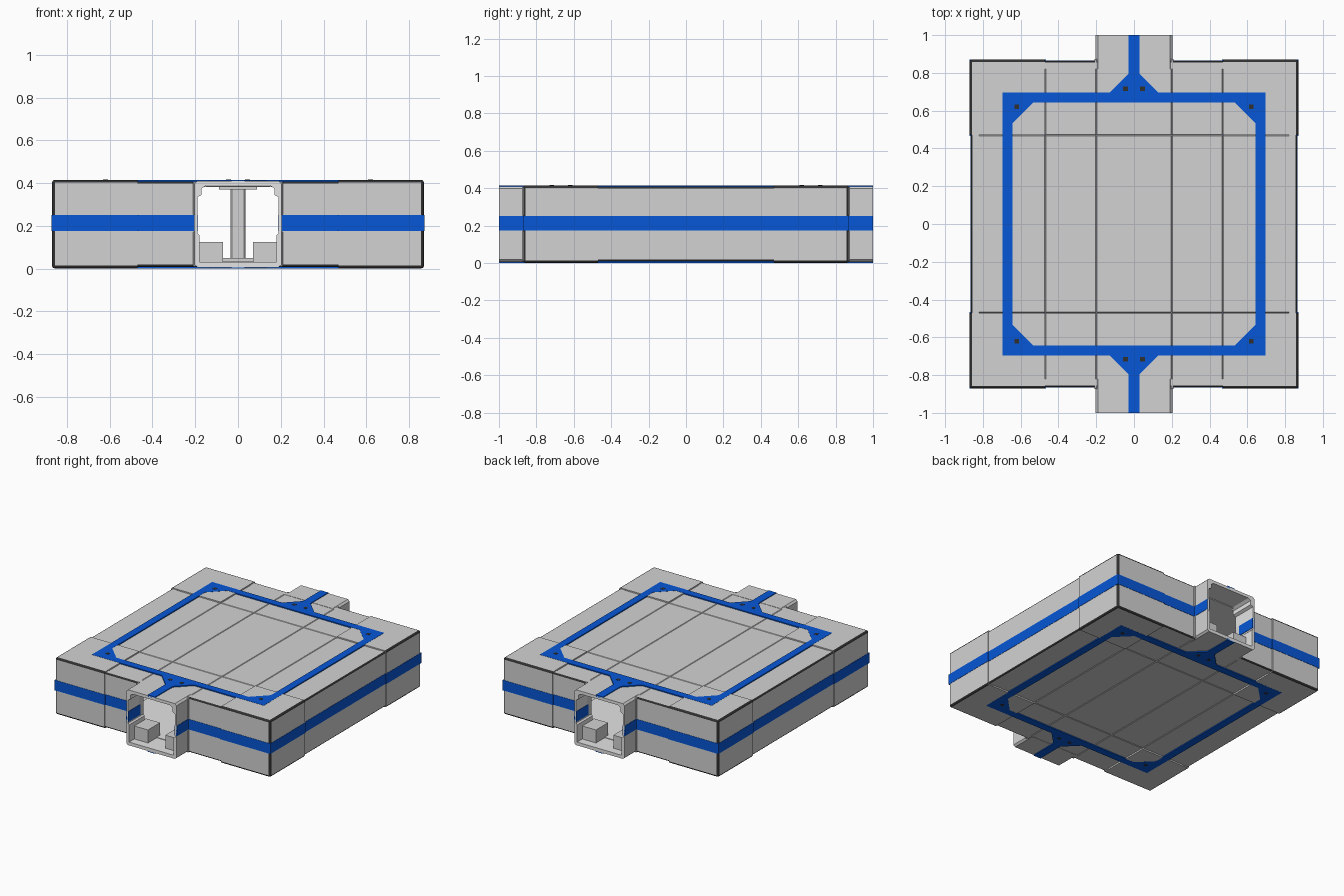
import bpy, bmesh, math

cube = bpy.data.objects.get("Cube")
if cube:
    bpy.data.objects.remove(cube, do_unlink=True)


def material(name, rgb):
    m = bpy.data.materials.new(name)
    m.use_nodes = True
    m.diffuse_color = (*rgb, 1)
    m.node_tree.nodes["Principled BSDF"].inputs["Base Color"].default_value = (*rgb, 1)
    return m


GREY = material("panel grey", (0.65, 0.65, 0.65))
LIGHT = material("interior light grey", (0.78, 0.78, 0.78))
BLUE = material("trim blue", (0.002, 0.095, 0.68))
DARK = material("edge dark grey", (0.03, 0.03, 0.03))


def finish(name, bm, mats, bevel=0.0):
    bmesh.ops.recalc_face_normals(bm, faces=bm.faces)
    me = bpy.data.meshes.new(name)
    bm.to_mesh(me)
    bm.free()
    ob = bpy.data.objects.new(name, me)
    bpy.context.collection.objects.link(ob)
    for m in mats:
        me.materials.append(m)
    if bevel:
        mod = ob.modifiers.new("edge_bevel", "BEVEL")
        mod.width, mod.segments = bevel, 1
    return ob


def cuboid(xs, ys, zs):
    bm = bmesh.new()
    bmesh.ops.create_cube(bm, size=1)
    for v in bm.verts:
        for i, r in enumerate((xs, ys, zs)):
            v.co[i] = max(r) if v.co[i] > 0 else min(r)
    return bm


def box(name, xs, ys, zs, mat=GREY, bevel=0.0):
    return finish(name, cuboid(xs, ys, zs), [mat], bevel)


def edged_box(name, xs, ys, zs, limit, width):
    """Box whose edges on the outside of the body are rounded and dark."""
    bm = cuboid(xs, ys, zs)
    outer = [e for e in bm.edges
             if any(all(abs(v.co[i]) > limit for v in e.verts) for i in (0, 1))]
    # keep edges along the rim and the outermost corner, skip those at the seams
    rim = [e for e in outer if abs(e.verts[0].co.z - e.verts[1].co.z) < 0.01
           or all(abs(e.verts[0].co[i]) > limit for i in (0, 1))]
    bmesh.ops.bevel(bm, geom=rim, offset=width, segments=3, profile=0.5,
                    affect="EDGES", material=1)
    return finish(name, bm, [GREY, DARK])


def extrude(name, points, vec, mats, rule=None):
    bm = bmesh.new()
    f = bm.faces.new([bm.verts.new(p) for p in points])
    new = bmesh.ops.extrude_face_region(bm, geom=[f])["geom"]
    bmesh.ops.translate(bm, vec=vec, verts=[g for g in new if isinstance(g, bmesh.types.BMVert)])
    bmesh.ops.recalc_face_normals(bm, faces=bm.faces)
    if rule:
        for face in bm.faces:
            face.material_index = rule(face)
    return finish(name, bm, mats)


SIGNS = [(sx, sy) for sx in (1, -1) for sy in (1, -1)]
E, C, T = 0.864, 0.47, 0.2           # panel edge, corner block start, tunnel half width
Z0, Z1 = 0.008, 0.408                # panel bottom and top
B0, B1 = 0.175, 0.25                 # side band heights

# Roof and floor panels with seams between them
xb = (-0.85, -C, -T, T, C, 0.85)
yb = (-0.85, -C, C, 0.85)
for i in range(5):
    for j in range(3):
        if i in (0, 4) and j in (0, 2):
            continue
        for part, z in (("roof_panel", (Z1 - 0.02, Z1)), ("floor_panel", (Z0, Z0 + 0.02))):
            box(part, xb[i:i + 2], yb[j:j + 2], z, bevel=0.004)

# Light lining inside the room
box("room_floor", (-C, C), (-0.84, 0.84), (0.028, 0.034), LIGHT)
box("room_ceiling", (-C, C), (-0.84, 0.84), (0.382, 0.387), LIGHT)

for s in (1, -1):
    # Side walls with their blue band
    edged_box("side_wall", (s * 0.82, s * E), (-C, C), (Z0, Z1), 0.85, 0.01)
    box("side_wall_lining", (s * 0.812, s * 0.82), (-C, C), (0.03, 0.385), LIGHT)
    box("side_band", (s * 0.85, s * (E + 0.002)), (-C, C), (B0, B1), BLUE)

for sx, sy in SIGNS:
    # Raised corner blocks with dark outer edges
    edged_box("corner_block", (sx * C, sx * 0.87), (sy * C, sy * 0.87), (0.001, 0.4145), 0.86, 0.013)
    # Blue band wrapped round the corner
    box("corner_band", (sx * (C - 0.004), sx * 0.872), (sy * (C - 0.004), sy * 0.872), (B0, B1), BLUE)
    # End walls beside the tunnels
    edged_box("end_wall", (sx * 0.19, sx * C), (sy * 0.82, sy * E), (Z0, Z1), 0.85, 0.01)
    box("end_wall_lining", (sx * 0.2, sx * C), (sy * 0.812, sy * 0.82), (0.03, 0.385), LIGHT)
    box("end_band", (sx * T, sx * C), (sy * 0.85, sy * (E + 0.002)), (B0, B1), BLUE)

    # Half of the tunnel shell, with a stepped inner outline
    outline = [(0, 0.41), (0.19, 0.41), (0.203, 0.397), (0.203, 0.018), (0.19, 0.006), (0, 0.006),
               (0, 0.03), (0.18, 0.03), (0.18, 0.155), (0.19, 0.165), (0.19, 0.335),
               (0.17, 0.345), (0.17, 0.375), (0.15, 0.388), (0, 0.388)]

    def inner_or_mouth(face, sx=sx):
        c, n = face.calc_center_median(), face.normal
        inward = n.x * sx < -0.1 or (n.z < -0.1 and c.z > 0.2) or (n.z > 0.1 and c.z < 0.2)
        return 1 if inward or abs(n.y) > 0.9 else 0

    extrude("tunnel_half", [(sx * x, sy * 0.82, z) for x, z in outline],
            (0, sy * 0.18, 0), [GREY, LIGHT], inner_or_mouth)
    # Blue band through the tunnel wall, seen inside and out
    box("tunnel_band", (sx * 0.187, sx * 0.205), (sy * 0.86, sy), (B0, B1), BLUE)
    # Collar where the tunnel meets the body, above and below the band
    for z in ((Z0, B0), (B1, Z1)):
        box("tunnel_collar", (sx * 0.195, sx * 0.21), (sy * 0.85, sy * 0.874), z, bevel=0.004)
    # Low ledge inside the tunnel
    box("tunnel_ledge", (sx * 0.07, sx * 0.185), (sy * 0.8, sy * 0.94), (0.028, 0.125))

# Central pillar
box("pillar", (-0.035, 0.035), (-0.035, 0.035), (0.03, 0.385), bevel=0.008)
box("pillar_base", (-0.07, 0.07), (-0.07, 0.07), (0.03, 0.05))
box("pillar_cap", (-0.09, 0.09), (-0.09, 0.09), (0.37, 0.386))

# Blue trim on the roof and, mirrored, on the underside
O, I, G = 0.695, 0.642, 0.535        # frame outside, inside, gusset start
for name, z, dz, out in (("roof", 0.402, 0.0135, 0.4165), ("underside", 0.0005, 0.0135, 0.0)):
    for s in (1, -1):
        box(name + "_frame_side", (s * I, s * O), (-O, O), (z, z + dz), BLUE)
        box(name + "_frame_end", (-I, I), (s * I, s * O), (z, z + dz), BLUE)
        # Arm running out to the tunnel mouth, flared where it meets the frame
        arm = [(-0.13, O), (0.13, O), (0.03, 0.795), (0.03, 1), (-0.03, 1), (-0.03, 0.795)]
        extrude(name + "_arm", [(x, s * y, z) for x, y in arm], (0, 0, dz), [BLUE])
    for sx, sy in SIGNS:
        gusset = [(I, I), (G, I), (I, G)]
        extrude(name + "_gusset", [(sx * x, sy * y, z) for x, y in gusset], (0, 0, dz), [BLUE])
        # Small dark square studs
        for x, y in ((0.62, 0.62), (0.045, 0.717)):
            h = 0.012
            box(name + "_stud", (sx * x - h, sx * x + h), (sy * y - h, sy * y + h),
                (z + dz / 2, out), DARK)
